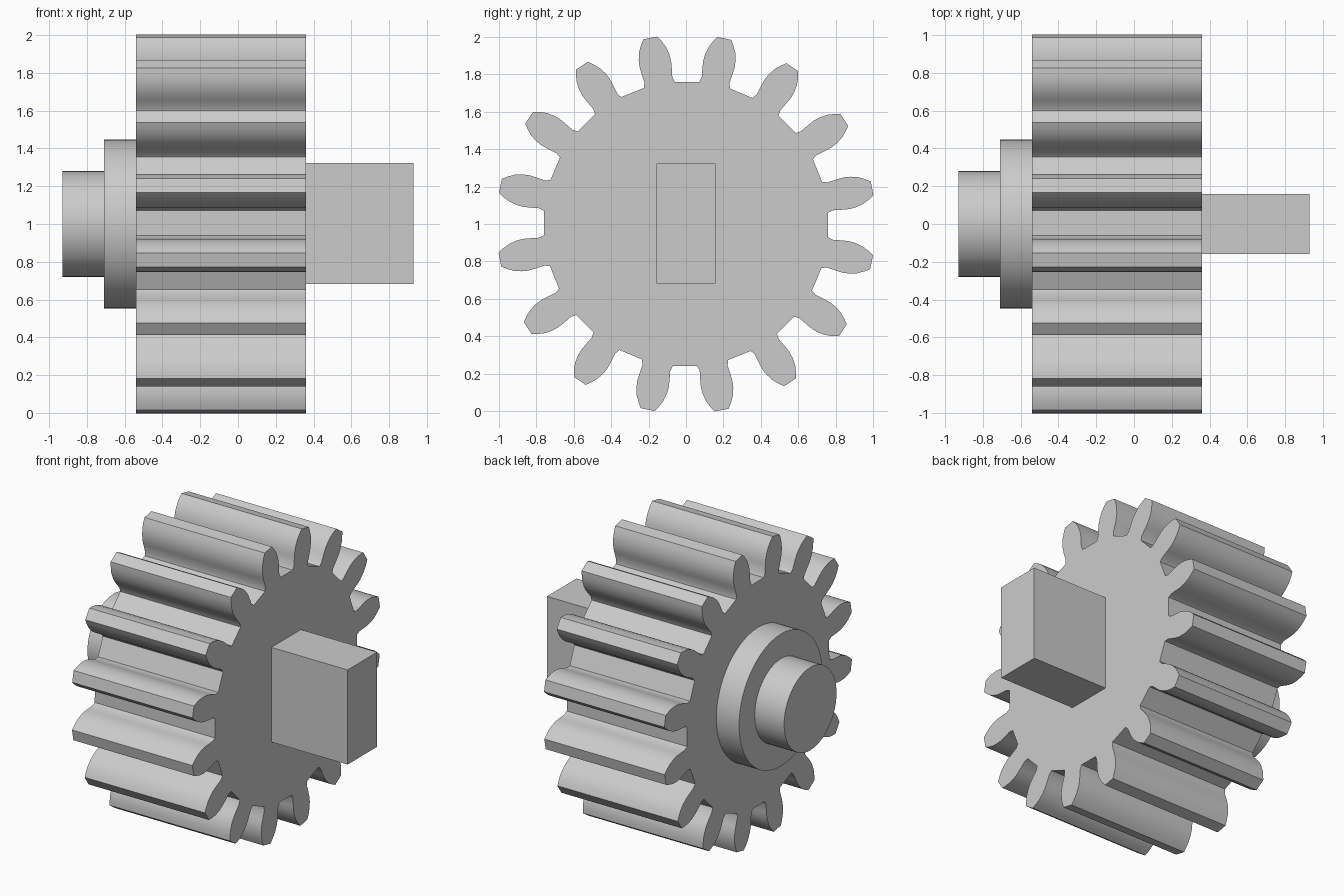
import bpy
import bmesh
from math import sin, cos, pi, radians
from mathutils import Matrix

if "Cube" in bpy.data.objects:
    bpy.data.objects.remove(bpy.data.objects["Cube"])

steel = bpy.data.materials.new("grey steel")
steel.use_nodes = True
GREY = (0.6, 0.6, 0.6, 1)
steel.diffuse_color = GREY
steel.node_tree.nodes["Principled BSDF"].inputs["Base Color"].default_value = GREY

TEETH = 16
CENTRE_Z = 1.0


def finish(name, bm, smooth=True):
    bmesh.ops.recalc_face_normals(bm, faces=bm.faces)
    mesh = bpy.data.meshes.new(name)
    bm.to_mesh(mesh)
    bm.free()
    mesh.materials.append(steel)
    ob = bpy.data.objects.new(name, mesh)
    bpy.context.collection.objects.link(ob)
    if smooth:
        bpy.ops.object.select_all(action='DESELECT')
        ob.select_set(True)
        bpy.context.view_layer.objects.active = ob
        bpy.ops.object.shade_smooth_by_angle(angle=radians(25))
    return ob


def extrude_profile(name, points, x0, x1):
    """Extrude a (y, z) outline along x."""
    bm = bmesh.new()
    face = bm.faces.new([bm.verts.new((x0, y, z)) for y, z in points])
    out = bmesh.ops.extrude_face_region(bm, geom=[face], use_keep_orig=True)
    moved = [v for v in out["geom"] if isinstance(v, bmesh.types.BMVert)]
    bmesh.ops.translate(bm, verts=moved, vec=(x1 - x0, 0, 0))
    return finish(name, bm)


def disc(name, radius, x0, x1):
    bm = bmesh.new()
    place = Matrix.Translation(((x0 + x1) / 2, 0, CENTRE_Z)) @ Matrix.Rotation(pi / 2, 4, 'Y')
    bmesh.ops.create_cone(bm, cap_ends=True, segments=64, radius1=radius,
                          radius2=radius, depth=x1 - x0, matrix=place)
    return finish(name, bm)


# Half of one tooth, root to tip: (radial distance, half width)
flank = [(0.757, 0.084), (0.785, 0.076), (0.84, 0.083), (0.875, 0.086), (0.91, 0.083),
         (0.95, 0.073), (0.985, 0.056), (1.013, 0.038)]
tooth = [(r, -w) for r, w in flank] + [(r, w) for r, w in reversed(flank)]

# Gear wheel: the tooth outline repeated around the centre
outline = []
for i in range(TEETH):
    a = 2 * pi * (i + 0.5) / TEETH + radians(0.4)
    outline += [(r * sin(a) + w * cos(a), CENTRE_Z + r * cos(a) - w * sin(a))
                for r, w in tooth]
extrude_profile("gear_wheel", outline, -0.54, 0.36)

# Stepped round boss on one side
disc("collar", 0.447, -0.71, -0.53)
disc("shaft_stub", 0.28, -0.93, -0.70)

# Rectangular drive tang on the other side
bm = bmesh.new()
bmesh.ops.create_cube(bm, size=1, matrix=Matrix.Translation((0.64, 0, 1.003))
                      @ Matrix.Diagonal((0.58, 0.315, 0.64, 1)))
finish("drive_tang", bm, smooth=False)
